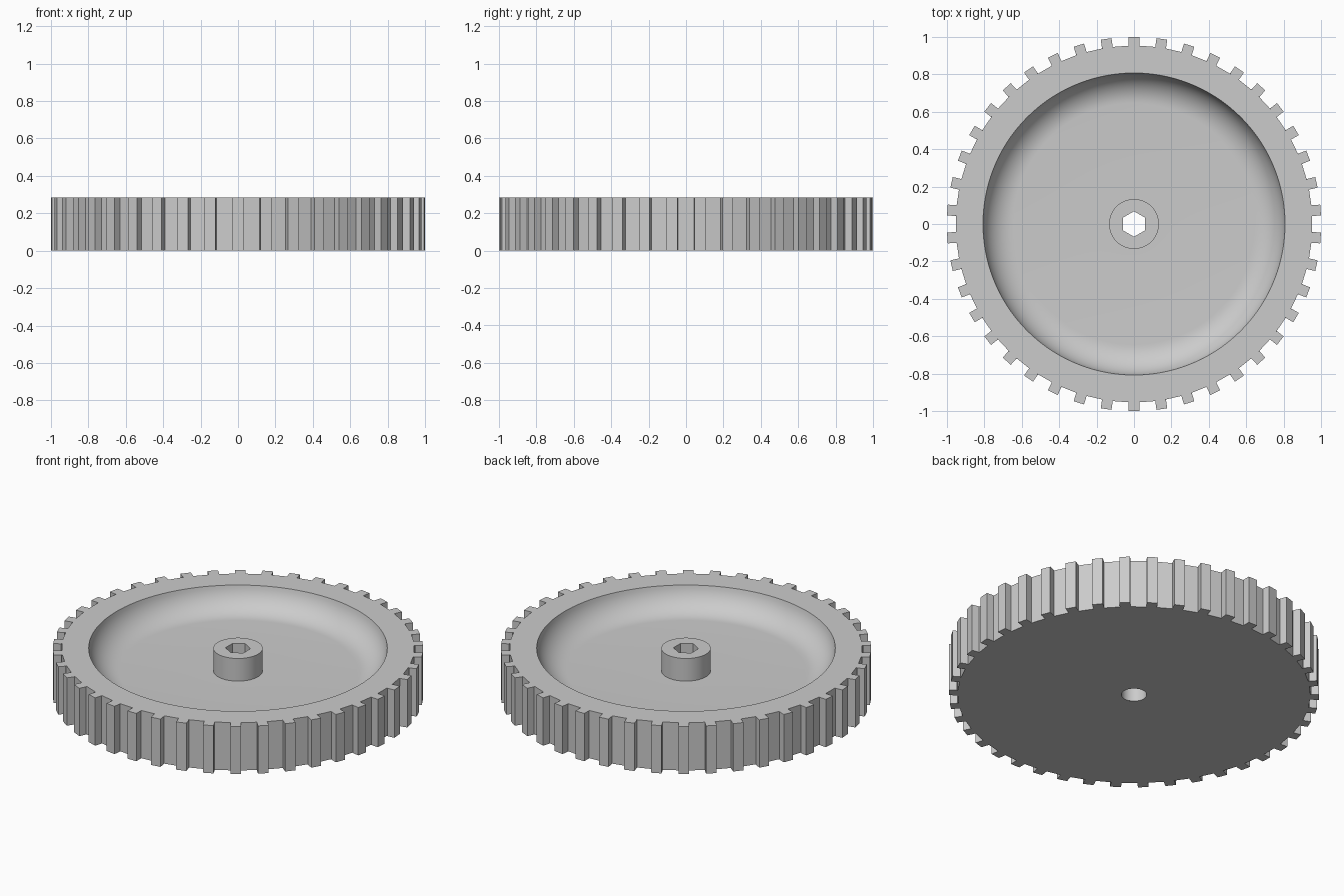
import bpy, bmesh, math
from math import sin, cos, pi, radians

cube = bpy.data.objects.get("Cube")
if cube:
    bpy.data.objects.remove(cube, do_unlink=True)

TEETH = 42
SEGS = TEETH * 4
HEIGHT, FLOOR = 0.285, 0.15
TIP_R, ROOT_R, TOOTH_HALF = 1.0, 0.957, 0.029
BOWL_R, FILLET = 0.807, 0.165
HUB_R, BORE_R = 0.133, 0.068

grey = bpy.data.materials.new("plain grey")
grey.use_nodes = True
colour = (0.6, 0.6, 0.6, 1)
grey.diffuse_color = colour
grey.node_tree.nodes["Principled BSDF"].inputs["Base Color"].default_value = colour


def circle(radius, z, phase=0.0):
    """Ring of points starting from +y; phase is in steps."""
    angles = [pi / 2 + 2 * pi * (i + phase) / SEGS for i in range(SEGS)]
    return [(radius * cos(a), radius * sin(a), z) for a in angles]


def hexagon(radius, z):
    """Hexagon with a corner on +y, subdivided to match the circles."""
    pts = []
    for i in range(SEGS):
        a = 2 * pi * i / SEGS
        r = radius * cos(pi / 6) / cos(a % (pi / 3) - pi / 6)
        pts.append((r * cos(a + pi / 2), r * sin(a + pi / 2), z))
    return pts


def toothed(z):
    """Outline with square teeth, four points per tooth."""
    pts = []
    for t in range(TEETH):
        a = 2 * pi * t / TEETH
        for side, r in ((1, ROOT_R), (1, TIP_R), (-1, TIP_R), (-1, ROOT_R)):
            x, y = side * TOOTH_HALF, r
            pts.append((x * cos(a) - y * sin(a), x * sin(a) + y * cos(a), z))
    return pts


def loft(name, rings):
    """Skin a list of equal rings."""
    bm = bmesh.new()
    loops = [[bm.verts.new(p) for p in ring] for ring in rings]
    for low, high in zip(loops, loops[1:]):
        for i in range(SEGS):
            j = (i + 1) % SEGS
            bm.faces.new((low[i], low[j], high[j], high[i]))
    bmesh.ops.recalc_face_normals(bm, faces=bm.faces)
    # the lowest face must look down
    lowest = min(bm.faces, key=lambda f: f.calc_center_median().z)
    if abs(lowest.normal.z) > 0.5 and lowest.normal.z > 0:
        bmesh.ops.reverse_faces(bm, faces=bm.faces)
    mesh = bpy.data.meshes.new(name)
    bm.to_mesh(mesh)
    bm.free()
    mesh.materials.append(grey)
    obj = bpy.data.objects.new(name, mesh)
    bpy.context.collection.objects.link(obj)
    bpy.ops.object.select_all(action='DESELECT')
    obj.select_set(True)
    bpy.context.view_layer.objects.active = obj
    bpy.ops.object.shade_smooth_by_angle(angle=radians(15))
    return obj


# the outline runs clockwise inside each tooth unless sides are swapped
def outline(z):
    pts = toothed(z)
    return [p for t in range(TEETH) for p in reversed(pts[4 * t:4 * t + 4])]


# Toothed wheel with a dished top
start = math.acos(1 - (HEIGHT - FLOOR) / FILLET)
bowl = []
for k in range(13):
    a = start * (1 - k / 12)
    radius = BOWL_R - FILLET * (sin(start) - sin(a))
    bowl.append(circle(radius, FLOOR + FILLET * (1 - cos(a)), -1.5))
loft("toothed_wheel", [circle(BORE_R, 0, -1.5), outline(0), outline(HEIGHT)]
     + bowl + [circle(HUB_R, FLOOR, -1.5)])

# Central hub with a hexagonal socket over a round bore
loft("hub", [circle(HUB_R, FLOOR), circle(HUB_R, HEIGHT), hexagon(BORE_R, HEIGHT),
             hexagon(BORE_R, FLOOR), circle(BORE_R, FLOOR), circle(BORE_R, 0)])
